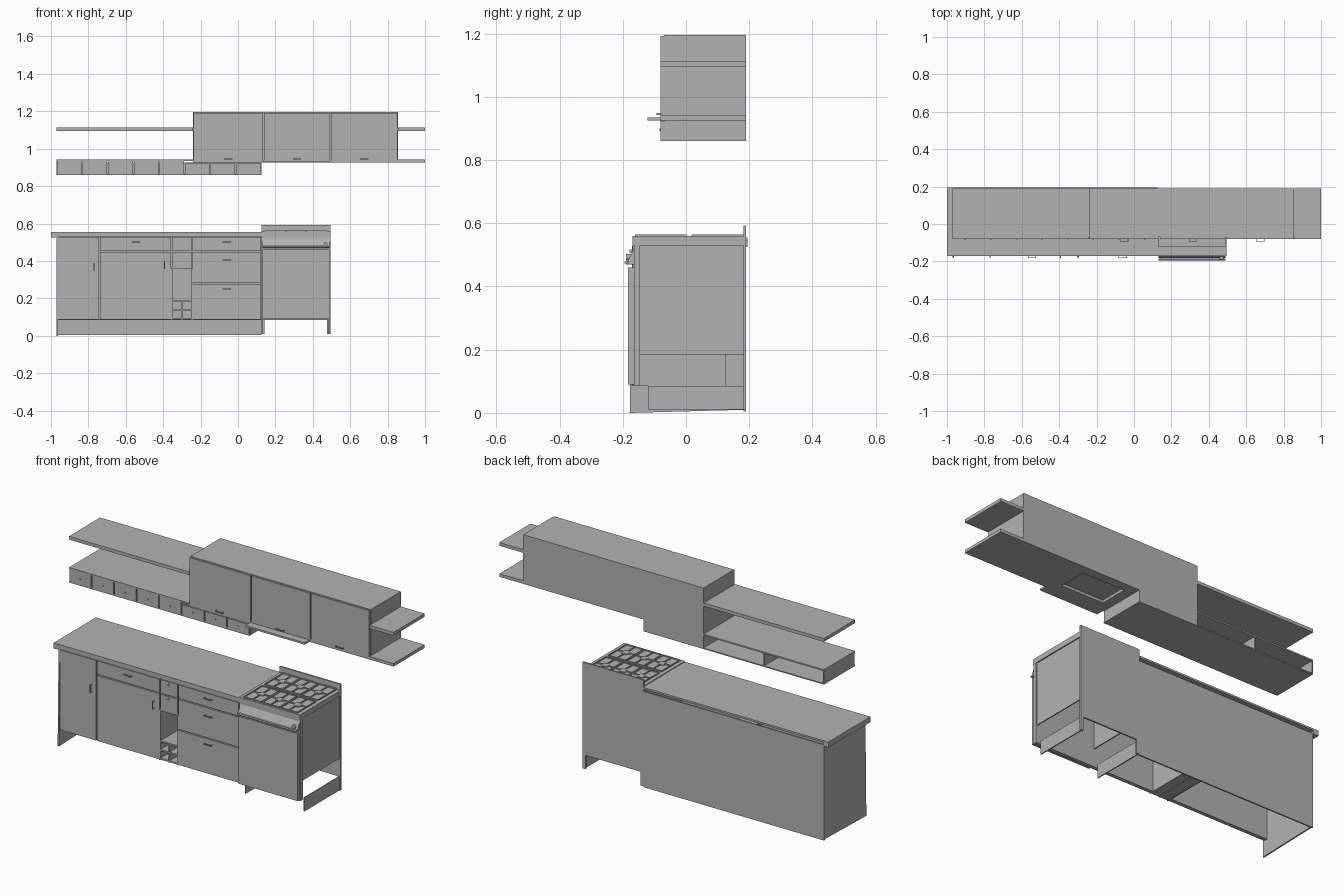
import bpy
import bmesh
from math import radians
from mathutils import Matrix, Vector

default_cube = bpy.data.objects.get("Cube")
if default_cube:
    bpy.data.objects.remove(default_cube, do_unlink=True)

grey = bpy.data.materials.new("plain grey")
grey.use_nodes = True
grey.diffuse_color = (0.45, 0.45, 0.45, 1)
grey.node_tree.nodes["Principled BSDF"].inputs["Base Color"].default_value = grey.diffuse_color


def finish(name, bm):
    mesh = bpy.data.meshes.new(name)
    bm.to_mesh(mesh)
    bm.free()
    mesh.materials.append(grey)
    part = bpy.data.objects.new(name, mesh)
    bpy.context.collection.objects.link(part)
    return part


def box(name, xs, ys, zs):
    """Box spanning the given (low, high) pairs."""
    bm = bmesh.new()
    bmesh.ops.create_cube(bm, size=1)
    for vert in bm.verts:
        for axis, (low, high) in enumerate((xs, ys, zs)):
            vert.co[axis] = high if vert.co[axis] > 0 else low
    return finish(name, bm)


def cylinder(name, centre, radius, length, axis="Z", sides=16):
    bm = bmesh.new()
    bmesh.ops.create_cone(bm, cap_ends=True, segments=sides, radius1=radius,
                          radius2=radius, depth=length)
    turn = Matrix.Identity(4)
    if axis != "Z":
        turn = Matrix.Rotation(radians(90), 4, "Y" if axis == "X" else "X")
    bm.transform(Matrix.Translation(Vector(centre)) @ turn)
    return finish(name, bm)


def prism(name, xs, profile):
    """Extrude a (y, z) outline along x."""
    bm = bmesh.new()
    face = bm.faces.new([bm.verts.new((xs[0], y, z)) for y, z in profile])
    moved = bmesh.ops.extrude_face_region(bm, geom=[face])["geom"]
    bmesh.ops.translate(bm, vec=(xs[1] - xs[0], 0, 0),
                        verts=[g for g in moved if isinstance(g, bmesh.types.BMVert)])
    bmesh.ops.recalc_face_normals(bm, faces=bm.faces)
    return finish(name, bm)


def handle(name, x, z, face_y, upright=False):
    """Small bar pull standing on two feet."""
    half, thin, reach = 0.022, 0.003, 0.013
    bar_y = (face_y - reach, face_y - reach + thin)
    along, across = (-half, half), (-thin, thin)
    dx, dz = (across, along) if upright else (along, across)
    box(name, (x + dx[0], x + dx[1]), bar_y, (z + dz[0], z + dz[1]))
    for side in (-half, half - thin):
        fx = (x - thin, x + thin) if upright else (x + side, x + side + thin)
        fz = (z + side, z + side + thin) if upright else (z - thin, z + thin)
        box(name + "_foot", fx, (face_y - reach, face_y), fz)


def front(name, xs, zs, y=None):
    """Door or drawer front with a thin reveal around it."""
    y = y or (FRONT, INNER)
    gap = 0.003
    box(name, (xs[0] + gap, xs[1] - gap), y, (zs[0] + gap, zs[1] - gap))


FRONT, INNER, FRAME, BACK = -0.17, -0.155, -0.145, 0.19
LEFT, RIGHT, RANGE_END = -0.97, 0.125, 0.495
BASE, UNDER, TOP = 0.085, 0.53, 0.555
NICHE = (-0.355, -0.245)
DEPTH = (FRONT, BACK)

# Base cabinet: open-bottomed shell
box("base_back_panel", (LEFT, RIGHT), (0.182, BACK), (0.005, UNDER))
prism("base_end_panel", (LEFT, LEFT + 0.008),
      [(-0.178, 0), (BACK, 0.01), (BACK, UNDER), (FRONT, UNDER)])
box("countertop", (-1, RIGHT), (FRONT, 0.195), (0.545, TOP))
box("countertop_end_lip", (-1, LEFT), (FRONT, 0.195), (0.525, TOP))
box("countertop_front_rail", (LEFT, RIGHT), (FRONT, FRAME), (UNDER, TOP))
box("face_frame_a", (LEFT, NICHE[0]), (INNER, FRAME), (BASE, TOP - 0.01))
box("face_frame_b", (NICHE[1], RIGHT), (INNER, FRAME), (BASE, TOP - 0.01))
box("face_frame_over_niche", NICHE, (INNER, FRAME), (0.36, TOP - 0.01))

# Doors and drawers
TALL, WIDE, STACK = (LEFT, -0.74), (-0.74, NICHE[0]), (NICHE[1], RIGHT)
front("tall_door", TALL, (BASE, UNDER))
front("wide_door", WIDE, (BASE, 0.45))
front("wide_drawer", WIDE, (0.45, UNDER))
front("niche_upper_panel", NICHE, (0.36, 0.45))
front("niche_drawer", NICHE, (0.45, UNDER))
for low, high, grip in ((BASE, 0.28, 0.25), (0.28, 0.45, 0.405), (0.45, UNDER, 0.5)):
    front("stack_drawer", STACK, (low, high))
    handle("stack_handle", -0.06, grip, FRONT)
handle("wide_drawer_handle", -0.545, 0.5, FRONT)
handle("tall_door_handle", -0.77, 0.368, FRONT, True)
handle("wide_door_handle", -0.392, 0.378, FRONT, True)
for z in (0.435, 0.512):
    cylinder("niche_knob", (-0.3, FRONT - 0.004, z), 0.005, 0.008, "Y")

# Open niche with four cubbies beneath
NICHE_DEPTH = (FRONT, 0.125)
t = 0.004
for x in NICHE:
    box("niche_side", (x - t, x + t), NICHE_DEPTH, (BASE, 0.36))
for z in (0.092, 0.14, 0.188, 0.36):
    box("niche_shelf", NICHE, NICHE_DEPTH, (z - t, z + t))
box("cubby_divider", (-0.3 - t, -0.3 + t), NICHE_DEPTH, (BASE, 0.188))
box("niche_back", NICHE, (0.12, 0.125), (BASE, 0.36))

# Range: open shell with side panels and legs
RANGE = (RIGHT + 0.005, RANGE_END - 0.005)
box("range_back_panel", (RIGHT, RANGE_END), (0.182, BACK), (BASE, 0.593))
box("range_top", (RIGHT, RANGE_END), DEPTH, (UNDER, 0.559))
box("oven_door", RANGE, (-0.183, -0.165), (0.09, 0.46))
box("oven_front_frame", (RIGHT, RANGE_END), (-0.165, FRAME), (BASE, UNDER))
prism("control_panel", RANGE,
      [(-0.15, 0.47), (-0.183, 0.47), (-0.182, 0.485), (-0.16, UNDER), (-0.15, UNDER)])
cylinder("oven_handle", (0.31, -0.19, 0.475), 0.005, 0.36, "X")
for x in (0.145, 0.475):
    box("oven_handle_bracket", (x - t, x + t), (-0.19, -0.175), (0.47, 0.48))
cylinder("oven_knob", (0.468, -0.182, 0.492), 0.01, 0.016, "Y")
for x in (RIGHT, RANGE_END - 0.012):
    box("range_side_panel", (x, x + 0.006), (FRAME, 0.182), (0.185, UNDER))
    box("range_plinth_side", (x, x + 0.006), (-0.12, BACK), (0.01, BASE))
for x in (RIGHT, RANGE_END - 0.018):
    box("range_back_leg", (x, x + 0.018), (0.18, BACK), (0.01, BASE))

# Burners and grates
GRATE = (0.557, 0.565)
for x in (0.2, 0.31, 0.42):
    for y in (-0.08, 0.1):
        cylinder("burner", (x, y, 0.56), 0.022, 0.006)
        for dx in (-0.052, 0.052):
            box("grate_rail", (x + dx - t / 2, x + dx + t / 2), (y - 0.08, y + 0.08), GRATE)
        for dy in (-0.08, 0.08):
            box("grate_rail", (x - 0.052, x + 0.052), (y + dy - t / 2, y + dy + t / 2), GRATE)
        for s in (-1, 1):
            reach = sorted((s * 0.015, s * 0.08))
            box("grate_finger", (x - t / 2, x + t / 2), (y + reach[0], y + reach[1]), GRATE)
            reach = sorted((s * 0.015, s * 0.052))
            box("grate_finger", (x + reach[0], x + reach[1]), (y - t / 2, y + t / 2), GRATE)

# Wall cabinet with three doors
WALL, FLOOR, CEILING = (-0.24, 0.855), 0.925, 1.195
FACE, CORE = -0.08, -0.07
box("wall_cabinet", WALL, (CORE, BACK), (0.94, CEILING))
seams = (WALL[0], 0.135, 0.495, WALL[1])
for a, b in zip(seams, seams[1:]):
    front("wall_door", (a, b), (0.936, CEILING), (FACE, CORE))
    handle("wall_handle", (a + b) / 2, 0.946, FACE)
for a, b in ((WALL[0], RIGHT), (seams[2], WALL[1])):
    box("wall_cabinet_floor", (a, b), (FACE, BACK), (FLOOR, 0.94))

# Extractor with pull-out tray and sunken grille
HOOD = (RIGHT, 0.495)
box("hood_tray", (0.13, 0.49), (-0.122, FACE), (FLOOR, 0.935))
box("hood_front_rim", HOOD, (FACE, -0.02), (FLOOR, 0.94))
box("hood_back_rim", HOOD, (0.14, BACK), (FLOOR, 0.94))
for a, b in ((HOOD[0], 0.18), (0.44, HOOD[1])):
    box("hood_side_rim", (a, b), (-0.02, 0.14), (FLOOR, 0.94))

# Wall shelves beside the cabinet
SIDE_Y = (FACE, BACK)
box("upper_shelf_long", (LEFT, WALL[0]), SIDE_Y, (1.095, 1.113))
box("upper_shelf_short", (WALL[1], 1), SIDE_Y, (1.095, 1.113))
box("lower_shelf_short", (WALL[1], 1), SIDE_Y, (FLOOR, 0.942))

# Row of small drawers, open at the back beside the cabinet
ROW = (0.86, 0.942)
box("drawer_row_top", (LEFT, WALL[0]), SIDE_Y, (0.934, ROW[1]))
box("drawer_row_floor", (LEFT, RIGHT), SIDE_Y, (ROW[0], 0.866))
box("drawer_row_front", (LEFT, RIGHT), (CORE, CORE + 0.01), (ROW[0], FLOOR))
box("drawer_row_back", (WALL[0], RIGHT), (0.182, BACK), (ROW[0], FLOOR))
for x in (LEFT, -0.608, WALL[0], RIGHT - 0.006):
    box("drawer_row_divider", (x, x + 0.006), (CORE, BACK), (ROW[0], FLOOR + 0.01))
count = 8
step = (RIGHT - LEFT) / count
for i in range(count):
    x = LEFT + i * step
    top = ROW[1] if x + step < WALL[0] + 0.01 else FLOOR
    front("small_drawer", (x, x + step), (ROW[0], top), (FACE, CORE))
    cylinder("small_drawer_knob", (x + step / 2, FACE - 0.002, 0.895), t, t, "Y")
